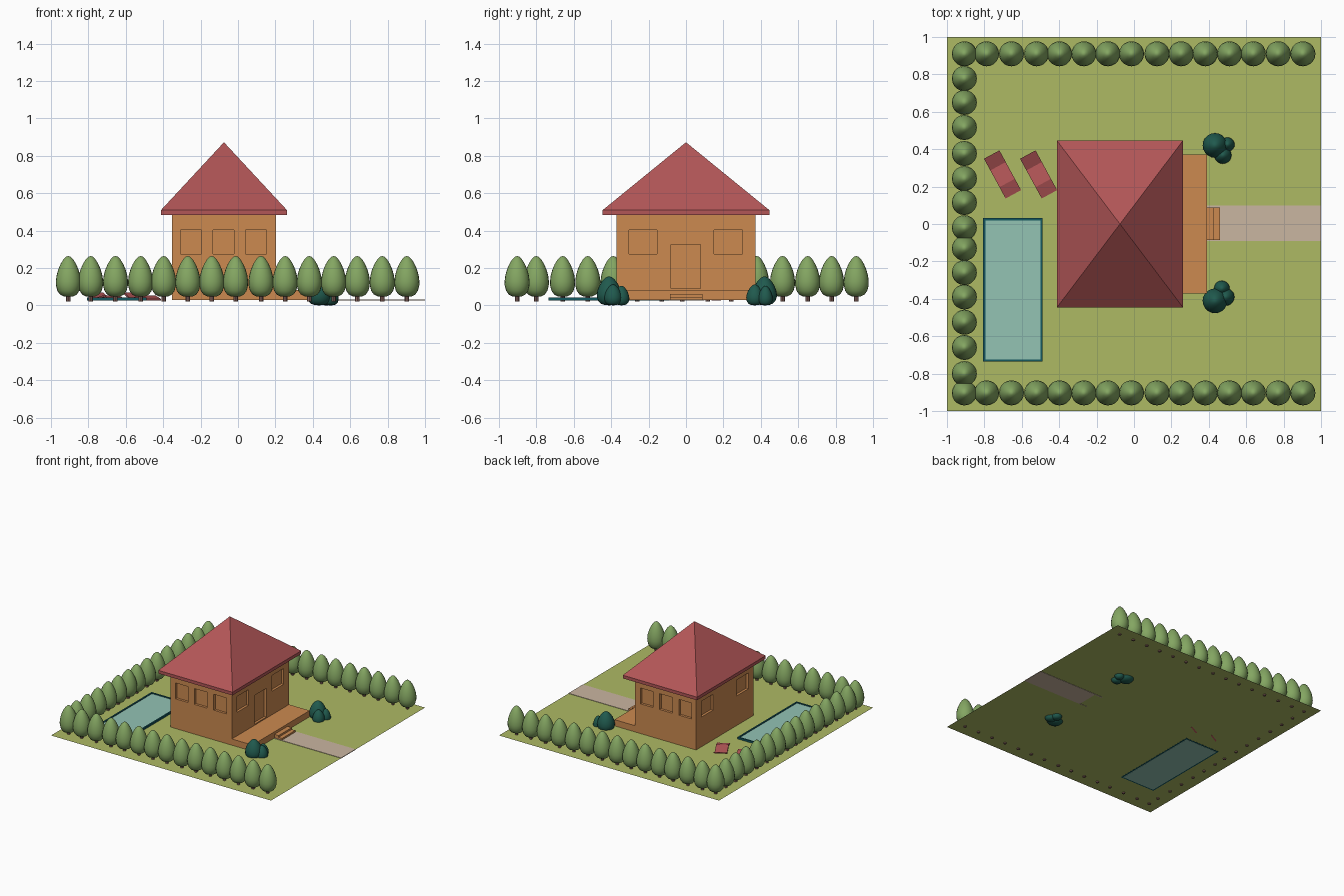
import bpy, bmesh, math
from mathutils import Matrix, Vector

if "Cube" in bpy.data.objects:
    bpy.data.objects.remove(bpy.data.objects["Cube"])

GROUND = 0.028

def material(name, r, g, b):
    lin = [((c / 255 + 0.055) / 1.055) ** 2.4 for c in (r, g, b)]
    m = bpy.data.materials.new(name)
    m.diffuse_color = (*lin, 1)
    m.use_nodes = True
    m.node_tree.nodes["Principled BSDF"].inputs["Base Color"].default_value = m.diffuse_color
    return m

LAWN = material("lawn green", 174, 186, 100)
ORANGE = material("wall orange", 204, 138, 80)
RED = material("roof red", 178, 86, 87)
WATER = material("pool water", 147, 195, 180)
RIM = material("pool rim teal", 20, 88, 96)
PATH = material("path beige", 202, 182, 161)
LEAF = material("tree green", 132, 166, 98)
BUSH = material("bush green", 32, 90, 78)
TRUNK = material("trunk brown", 138, 102, 94)

def add_object(name, mesh):
    ob = bpy.data.objects.new(name, mesh)
    bpy.context.collection.objects.link(ob)
    return ob

def to_mesh(name, bm, mat, smooth=False):
    bmesh.ops.recalc_face_normals(bm, faces=bm.faces)
    me = bpy.data.meshes.new(name)
    for f in bm.faces:
        f.smooth = smooth
    bm.to_mesh(me)
    bm.free()
    me.materials.append(mat)
    return me

def add_box(bm, x0, x1, y0, y1, z0, z1):
    m = Matrix.Translation(((x0 + x1) / 2, (y0 + y1) / 2, (z0 + z1) / 2))
    m = m @ Matrix.Diagonal((x1 - x0, y1 - y0, z1 - z0, 1))
    bmesh.ops.create_cube(bm, size=1, matrix=m)

def boxes(name, mat, *specs):
    bm = bmesh.new()
    for s in specs:
        add_box(bm, *s)
    return add_object(name, to_mesh(name, bm, mat))

def lathe(name, profile, mat, segments=20):
    bm = bmesh.new()
    vs = [bm.verts.new((r, 0, z)) for r, z in profile]
    es = [bm.edges.new(p) for p in zip(vs, vs[1:])]
    bmesh.ops.spin(bm, geom=vs + es, cent=(0, 0, 0), axis=(0, 0, 1),
                   angle=2 * math.pi, steps=segments)
    bmesh.ops.remove_doubles(bm, verts=bm.verts, dist=1e-4)
    return to_mesh(name, bm, mat, True)

# lawn: a thin sheet
bm = bmesh.new()
bmesh.ops.create_grid(bm, x_segments=1, y_segments=1, size=1,
                      matrix=Matrix.Translation((0, 0, GROUND)))
add_object("lawn", to_mesh("lawn", bm, LAWN))

# house walls with recessed windows and door
walls = boxes("house_walls", ORANGE, (-0.352, 0.204, -0.371, 0.371, GROUND + 0.002, 0.5))
D = 0.02
cuts = []
for x in (-0.251, -0.078, 0.096):
    for y in (-0.371, 0.371):
        cuts.append((x - 0.057, x + 0.057, y - D, y + D, 0.274, 0.404))
for y in (-0.23, 0.226):
    for x in (-0.352, 0.204):
        cuts.append((x - D, x + D, y - 0.076, y + 0.076, 0.274, 0.404))
cuts.append((0.204 - D, 0.204 + D, -0.08, 0.077, 0.09, 0.326))
cutter = boxes("opening_cutter", ORANGE, *cuts)
cutter.hide_render = True
mod = walls.modifiers.new("openings", 'BOOLEAN')
mod.operation, mod.object, mod.solver = 'DIFFERENCE', cutter, 'EXACT'
dg = bpy.context.evaluated_depsgraph_get()
walls.data = bpy.data.meshes.new_from_object(walls.evaluated_get(dg))
walls.modifiers.clear()
bpy.data.objects.remove(cutter)

# hipped roof: eave slab whose top is drawn to one apex
bm = bmesh.new()
add_box(bm, -0.412, 0.262, -0.446, 0.446, 0.483, 0.509)
top = max(bm.faces, key=lambda f: f.calc_center_median().z)
apex = bmesh.ops.poke(bm, faces=[top])["verts"][0]
apex.co = Vector((-0.075, 0, 0.872))
add_object("roof", to_mesh("roof", bm, RED))

# porch, steps and path
boxes("porch", ORANGE, (0.204, 0.391, -0.371, 0.371, GROUND + 0.002, 0.081))
boxes("porch_steps", ORANGE,
      (0.391, 0.428, -0.085, 0.087, GROUND + 0.002, 0.06),
      (0.428, 0.460, -0.085, 0.087, GROUND + 0.002, 0.045))
boxes("garden_path", PATH,
      (0.46, 1.0, -0.09, 0.098, GROUND - 0.002, GROUND + 0.003),
      (0.391, 0.46, -0.09, -0.085, GROUND - 0.002, GROUND + 0.003),
      (0.391, 0.46, 0.087, 0.098, GROUND - 0.002, GROUND + 0.003))

# swimming pool
X0, X1, Y0, Y1, W = -0.807, -0.489, -0.736, 0.031, 0.012
boxes("pool_rim", RIM,
      (X0, X0 + W, Y0, Y1, GROUND - 0.001, 0.043), (X1 - W, X1, Y0, Y1, GROUND - 0.001, 0.043),
      (X0 + W, X1 - W, Y0, Y0 + W, GROUND - 0.001, 0.043),
      (X0 + W, X1 - W, Y1 - W, Y1, GROUND - 0.001, 0.043))
boxes("pool_water", WATER, (X0 + W, X1 - W, Y0 + W, Y1 - W, GROUND - 0.002, 0.037))

# folded sun loungers
side = [(-0.121, 0.068), (-0.05, 0.037), (0.052, 0.054), (0.121, 0.034)]
outline = side + [(x, z - 0.009) for x, z in reversed(side)]
bm = bmesh.new()
face = bm.faces.new([bm.verts.new((x, -0.047, z)) for x, z in outline])
ext = bmesh.ops.extrude_face_region(bm, geom=[face])["geom"]
bmesh.ops.translate(bm, vec=(0, 0.094, 0),
                    verts=[v for v in ext if isinstance(v, bmesh.types.BMVert)])
lounger = to_mesh("sun_lounger", bm, RED)
for x in (-0.703, -0.51):
    ob = add_object("sun_lounger", lounger)
    ob.location = (x, 0.265, 0)
    ob.rotation_euler.z = math.atan2(-0.213, 0.116)

# hedge of egg-shaped trees round three sides
egg = [(0, 0.045), (0.025, 0.048), (0.045, 0.058), (0.059, 0.078), (0.066, 0.105),
       (0.067, 0.128), (0.063, 0.16), (0.054, 0.192), (0.041, 0.222),
       (0.026, 0.246), (0.012, 0.26), (0, 0.264)]
crown = lathe("tree_crown", egg, LEAF)
trunk = lathe("tree_trunk", [(0, 0.02), (0.012, 0.02), (0.012, 0.06), (0, 0.06)], TRUNK, 8)
for f in trunk.polygons:
    f.use_smooth = False
row = [-0.907, -0.788, -0.655, -0.521, -0.398, -0.268, -0.14, -0.013,
       0.123, 0.252, 0.381, 0.511, 0.638, 0.771, 0.903]
column = [0.778, 0.65, 0.516, 0.377, 0.243, 0.115, -0.02, -0.13, -0.26, -0.39, -0.525, -0.66, -0.8]
spots = [(x, y) for y in (-0.903, 0.91) for x in row] + [(-0.907, y) for y in column]
for x, y in spots:
    for name, me in (("tree_crown", crown), ("tree_trunk", trunk)):
        add_object(name, me).location = (x, y, 0)

# bushes beside the porch: clumps of scaled eggs (x, y, radius, height)
bush = lathe("bush", [(r / 0.067, (z - 0.045) / 0.219) for r, z in egg], BUSH)
for x, y, r, h in ((0.433, 0.42, 0.066, 0.155), (0.475, 0.368, 0.046, 0.112),
                   (0.5, 0.425, 0.038, 0.105), (0.433, -0.411, 0.066, 0.155),
                   (0.49, -0.39, 0.047, 0.112), (0.47, -0.345, 0.042, 0.105)):
    ob = add_object("bush", bush)
    ob.location = (x, y, 0)
    ob.scale = (r, r, h)
